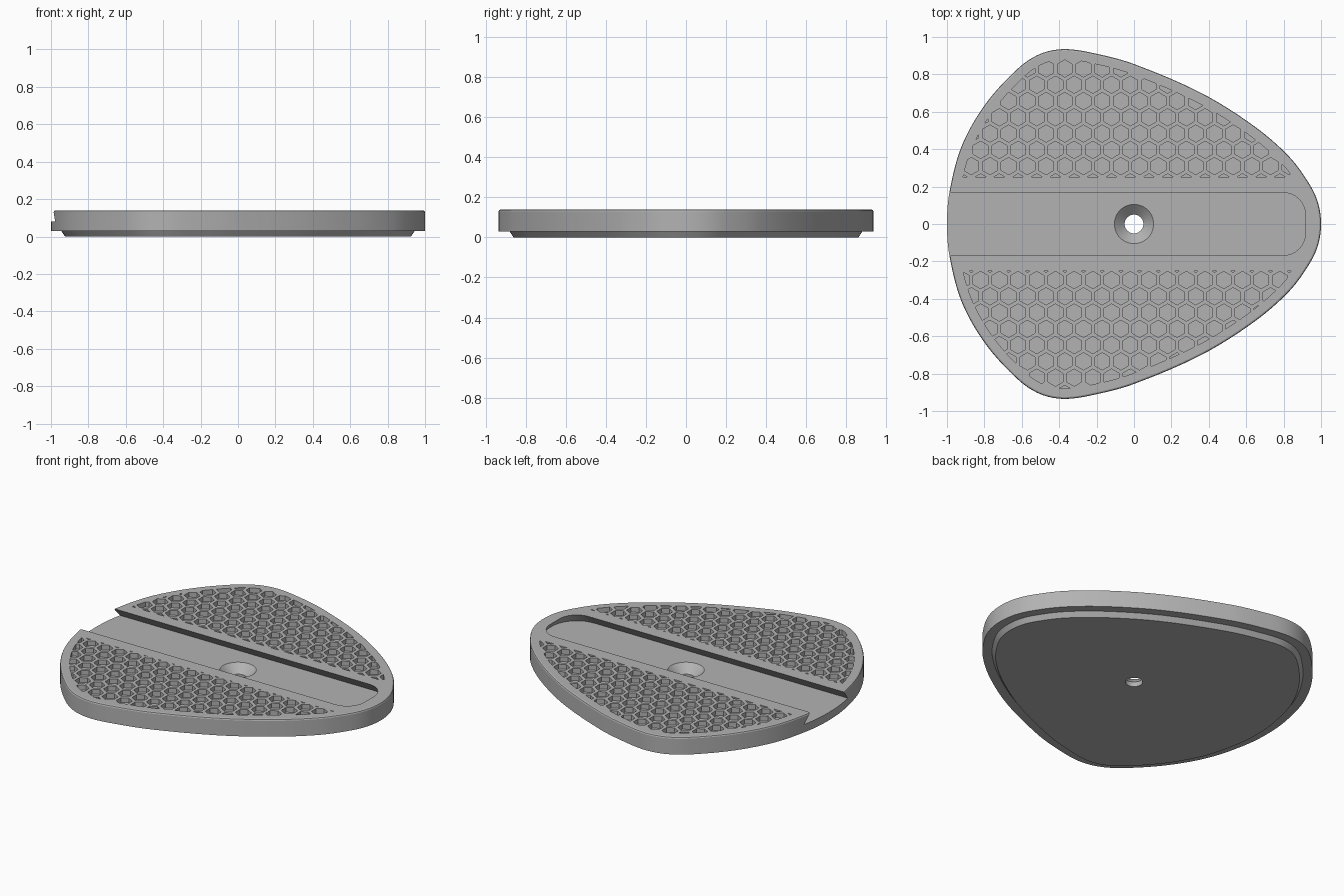
import bpy, bmesh, math
from mathutils import Vector

cube = bpy.data.objects.get("Cube")
if cube:
    bpy.data.objects.remove(cube, do_unlink=True)

grey = bpy.data.materials.new("plain grey")
grey.use_nodes = True
grey.diffuse_color = (0.45, 0.45, 0.45, 1)
grey.node_tree.nodes["Principled BSDF"].inputs["Base Color"].default_value = (0.45, 0.45, 0.45, 1)

# Half of the rounded-triangle outline, nose to tail
HALF = [(1, 0), (.985, .11), (.94, .21), (.83, .36), (.64, .525), (.36, .70), (0, .855),
        (-.2, .91), (-.37, .935), (-.5, .91), (-.62, .832), (-.795, .64), (-.92, .42),
        (-.985, .18), (-1, 0)]


def smooth_outline(steps=8):
    """Closed spline through the half outline and its mirror image."""
    pts = [Vector(p) for p in HALF + [(x, -y) for x, y in HALF[-2:0:-1]]]
    n, out = len(pts), []
    for i in range(n):
        a, b, c, d = (pts[(i + k) % n] for k in (-1, 0, 1, 2))
        span = (c - b).length
        m0 = (c - a) * span / ((c - b).length + (b - a).length)
        m1 = (d - b) * span / ((d - c).length + span)
        for s in range(steps):
            t = s / steps
            t2, t3 = t * t, t ** 3
            out.append(b * (2 * t3 - 3 * t2 + 1) + m0 * (t3 - 2 * t2 + t)
                       + c * (3 * t2 - 2 * t3) + m1 * (t3 - t2))
    return out


OUTLINE = smooth_outline()


def inset(d):
    """The outline moved inward by d."""
    n, out = len(OUTLINE), []
    for i, p in enumerate(OUTLINE):
        t = (OUTLINE[(i + 1) % n] - OUTLINE[i - 1]).normalized()
        out.append(p + Vector((-t.y, t.x)) * d)
    return out


def loft(bm, rings):
    """Solid through matching (polygon, height) rings, bottom to top."""
    loops = [[bm.verts.new((p[0], p[1], z)) for p in poly] for poly, z in rings]
    n = len(loops[0])
    for low, high in zip(loops, loops[1:]):
        for i in range(n):
            j = (i + 1) % n
            bm.faces.new((low[i], low[j], high[j], high[i]))
    bm.faces.new(loops[0][::-1])
    bm.faces.new(loops[-1])


def make(name, solids):
    bm = bmesh.new()
    for rings in solids:
        loft(bm, rings)
    mesh = bpy.data.meshes.new(name)
    bm.to_mesh(mesh)
    bm.free()
    obj = bpy.data.objects.new(name, mesh)
    obj.data.materials.append(grey)
    bpy.context.collection.objects.link(obj)
    return obj


def circle(r, n=48):
    return [(r * math.cos(math.tau * i / n), r * math.sin(math.tau * i / n)) for i in range(n)]


def slot(d):
    """Slot plan, open at the tail, rounded at the nose, widened by d."""
    w, end, r = .168 + d, .917 + d, .12 + d
    pts = [(-1.2, -w)]
    for cy, start in ((r - w, -90), (w - r, 0)):
        for k in range(11):
            a = math.radians(start + 9 * k)
            pts.append((end - r + r * math.cos(a), cy + r * math.sin(a)))
    return pts + [(-1.2, w)]


def clip(poly, a, b):
    """Keep the part of poly on the left of the line a-b."""
    side = lambda p: (b - a).cross(p - a)
    out = []
    for i, q in enumerate(poly):
        p = poly[i - 1]
        sp, sq = side(p), side(q)
        if (sp > 0) != (sq > 0):
            out.append(p.lerp(q, sp / (sp - sq)))
        if sq > 0:
            out.append(q)
    return out


def area(poly):
    return sum(poly[i - 1].cross(poly[i]) for i in range(len(poly))) / 2


def pockets():
    """Hexagon plans on a staggered grid, trimmed to the two grip fields."""
    border, cells = inset(.055), []
    for row in range(-11, 11):
        cy = .005 + (row + .5) * .087
        if abs(cy) < .2:
            continue
        sign = 1 if cy > 0 else -1
        for col in range(-11, 11):
            cx = col * .1 + (.03 if row % 2 else -.02)
            poly = [Vector((cx + .046 * math.sin(-k * math.pi / 3),
                            cy + .046 * math.cos(k * math.pi / 3))) for k in range(6)]
            poly = clip(poly, Vector((-sign, sign * .25)), Vector((sign, sign * .25)))
            for i in range(len(border)):
                if not poly:
                    break
                poly = clip(poly, border[i - 1], border[i])
            # Drop slivers and doubled corners
            poly = [p for i, p in enumerate(poly) if (p - poly[i - 1]).length > .0005]
            if len(poly) > 2 and area(poly) > .00008:
                cells.append(poly)
    return cells


# Plate with a chamfered foot and a softened top edge
plate = make("base_plate", [[(inset(.075), 0), (inset(.055), .03), (OUTLINE, .03),
                             (OUTLINE, .13), (inset(.003), .137), (inset(.01), .14)]])

# Cutters: dovetail slot, countersunk hole, honeycomb pockets
cutters = [
    make("slot_cutter", [[(slot(.05), .08), (slot(0), .14), (slot(0), .2)]]),
    make("hole_cutter", [[(circle(.05), -.1), (circle(.05), .03), (circle(.105), .08),
                          (circle(.105), .1)]]),
    make("pocket_cutter", [[(c, .11), (c, .2)] for c in pockets()]),
]
bpy.context.view_layer.objects.active = plate
plate.select_set(True)
for cutter in cutters:
    cutter.hide_render = True
    mod = plate.modifiers.new(cutter.name, "BOOLEAN")
    mod.operation = "DIFFERENCE"
    mod.solver = "EXACT"
    mod.object = cutter
    bpy.ops.object.modifier_apply(modifier=mod.name)
    bpy.data.objects.remove(cutter, do_unlink=True)

bpy.ops.object.shade_smooth_by_angle(angle=math.radians(20))
